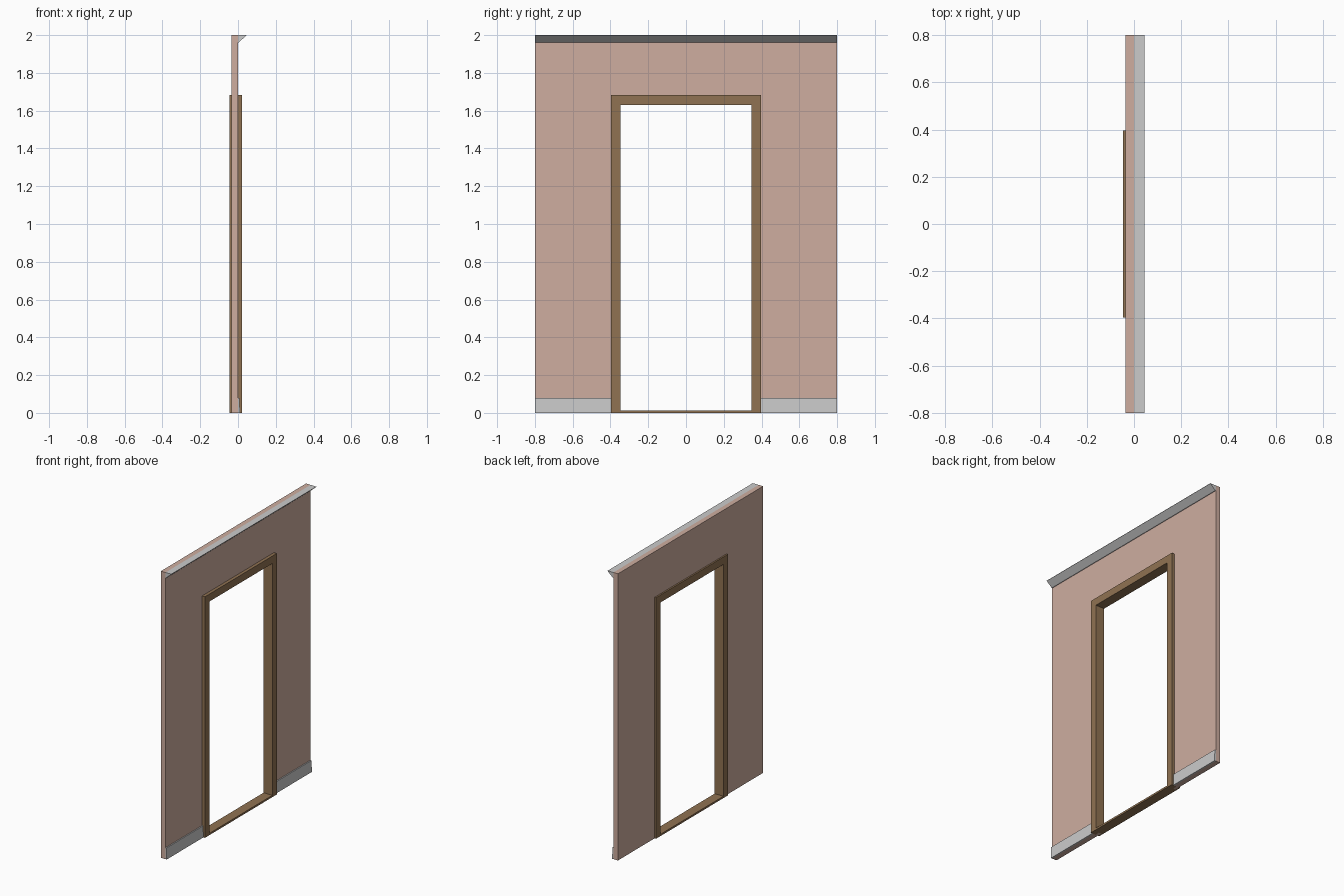
import bpy, bmesh

if "Cube" in bpy.data.objects:
    bpy.data.objects.remove(bpy.data.objects["Cube"])


def material(name, color):
    m = bpy.data.materials.new(name)
    m.diffuse_color = color
    m.use_nodes = True
    m.node_tree.nodes["Principled BSDF"].inputs["Base Color"].default_value = m.diffuse_color
    return m


WALL = material("wall_paint", (0.62, 0.42, 0.35, 1))
WOOD = material("door_wood", (0.28, 0.17, 0.085, 1))


def finish(name, bm, mat=None):
    bmesh.ops.recalc_face_normals(bm, faces=bm.faces)
    me = bpy.data.meshes.new(name)
    bm.to_mesh(me)
    bm.free()
    ob = bpy.data.objects.new(name, me)
    bpy.context.collection.objects.link(ob)
    if mat:
        me.materials.append(mat)
    return ob


def prism(name, points, direction, mat=None):
    """Closed solid made by extruding a flat polygon."""
    bm = bmesh.new()
    face = bm.faces.new([bm.verts.new(p) for p in points])
    ext = bmesh.ops.extrude_face_region(bm, geom=[face])
    verts = [v for v in ext["geom"] if isinstance(v, bmesh.types.BMVert)]
    bmesh.ops.translate(bm, vec=direction, verts=verts)
    return finish(name, bm, mat)


def moulding(name, profile, y0, y1):
    """Run an (x, z) profile along y."""
    return prism(name, [(x, y0, z) for x, z in profile], (0, y1 - y0, 0))


HALF, TOP = 0.8, 2.0
BACK, FRONT = -0.035, 0.0
OUT_Y, OUT_Z = 0.396, 1.682      # frame outside
IN_Y, IN_Z, SILL = 0.347, 1.63, 0.013  # frame opening

# Wall panel with the doorway notched out, hole edge hidden in the frame
hy, hz = IN_Y + 0.015, IN_Z + 0.015
outline = [(-HALF, 0), (-HALF, TOP), (HALF, TOP), (HALF, 0),
           (hy, 0), (hy, hz), (-hy, hz), (-hy, 0)]
prism("wall", [(BACK, y, z) for y, z in outline], (FRONT - BACK, 0, 0), WALL)

# Door frame: rectangular ring standing proud of both wall faces
bm = bmesh.new()
rings = []
for x in (-0.046, 0.022):
    outer = [(-OUT_Y, 0), (OUT_Y, 0), (OUT_Y, OUT_Z), (-OUT_Y, OUT_Z)]
    inner = [(-IN_Y, SILL), (IN_Y, SILL), (IN_Y, IN_Z), (-IN_Y, IN_Z)]
    rings.append([[bm.verts.new((x, y, z)) for y, z in loop] for loop in (outer, inner)])
(bo, bi), (fo, fi) = rings
for a, b in ((bo, bi), (fo, fi), (bo, fo), (bi, fi)):
    for i in range(4):
        j = (i + 1) % 4
        bm.faces.new((a[i], a[j], b[j], b[i]))
finish("door_frame", bm, WOOD)

# Baseboards either side of the door
base = [(FRONT, 0), (0.01, 0), (0.008, 0.08), (FRONT, 0.08)]
moulding("baseboard_left", base, -HALF, -OUT_Y)
moulding("baseboard_right", base, OUT_Y, HALF)

# Sloped cornice along the top
moulding("cornice", [(FRONT, 1.962), (0.004, 1.962), (0.045, 1.998), (0.045, TOP), (FRONT, TOP)],
         -HALF, HALF)
